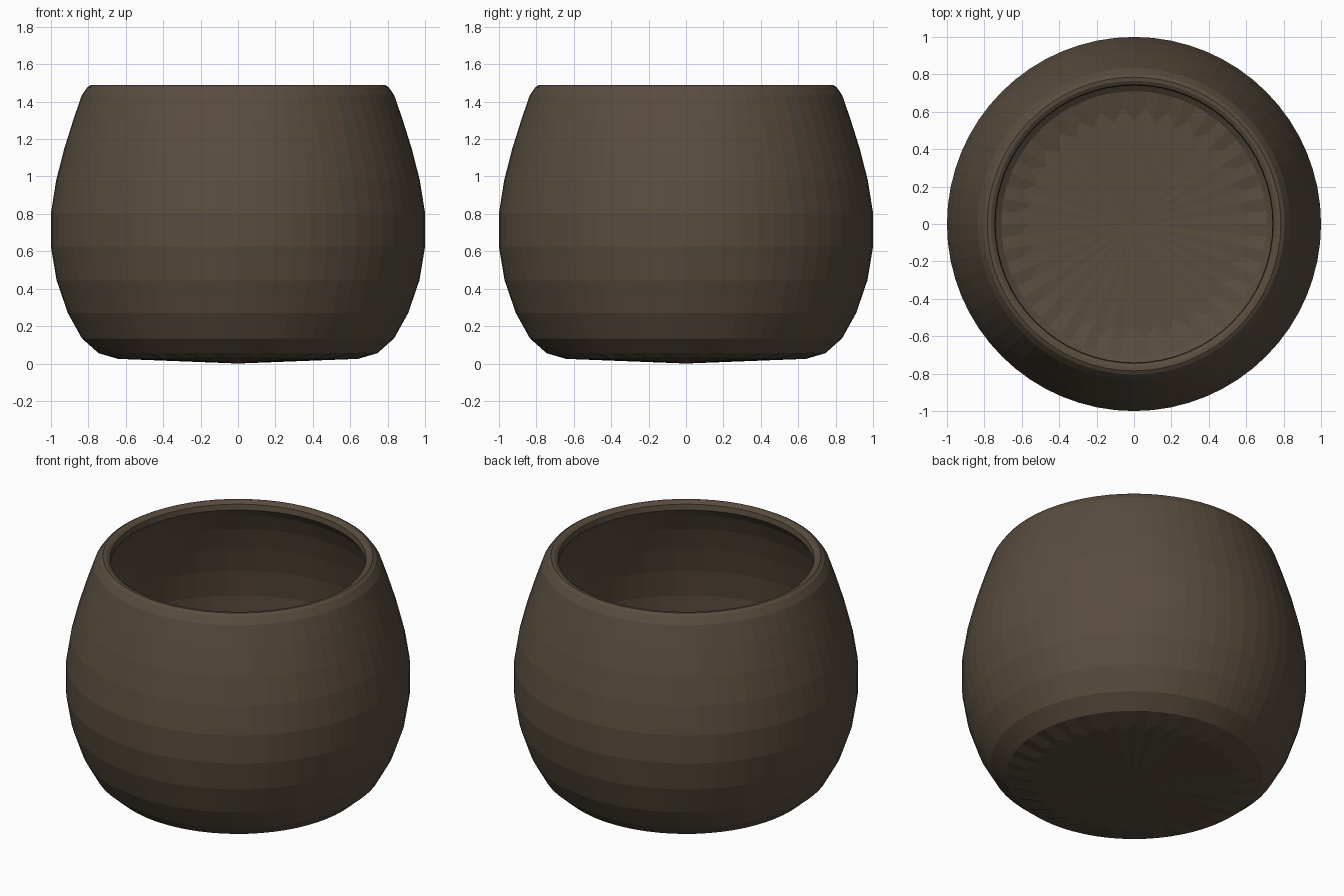
import bpy, bmesh
from math import cos, sin, pi

if "Cube" in bpy.data.objects:
    bpy.data.objects.remove(bpy.data.objects["Cube"])

SIDES = 64

# Outer wall going up, rolled rim, then the inner wall going down (radius, height)
profile = [
    (0.61, 0.025), (0.745, 0.055), (0.835, 0.135), (0.91, 0.27), (0.97, 0.445),
    (1.0, 0.625), (1.0, 0.805), (0.972, 0.98), (0.93, 1.145), (0.88, 1.305),
    (0.835, 1.435), (0.805, 1.478), (0.785, 1.49), (0.765, 1.488),
    (0.745, 1.475), (0.74, 1.44), (0.775, 1.39), (0.825, 1.28), (0.873, 1.13),
    (0.914, 0.97), (0.94, 0.80), (0.94, 0.63), (0.913, 0.465), (0.855, 0.30),
    (0.785, 0.175), (0.71, 0.115), (0.59, 0.086),
]

bm = bmesh.new()
rings = []
for k, (r, z) in enumerate(profile):
    # Base and floor rings ripple slightly around the rim of the disc
    ripple = 0.035 if k in (0, len(profile) - 1) else 0.0
    ring = []
    for i in range(SIDES):
        a = 2 * pi * i / SIDES
        rr = r + ripple * (1 if i % 2 else -1)
        ring.append(bm.verts.new((rr * cos(a), rr * sin(a), z)))
    rings.append(ring)

# Walls
for lo, hi in zip(rings, rings[1:]):
    for i in range(SIDES):
        j = (i + 1) % SIDES
        bm.faces.new((lo[i], lo[j], hi[j], hi[i]))

# Underside and inner floor, slightly dished fans
for ring, z in ((rings[0], 0.0), (rings[-1], 0.065)):
    c = bm.verts.new((0, 0, z))
    for i in range(SIDES):
        bm.faces.new((ring[i], ring[(i + 1) % SIDES], c))

bmesh.ops.recalc_face_normals(bm, faces=bm.faces)
mesh = bpy.data.meshes.new("bowl")
bm.to_mesh(mesh)
bm.free()
bowl = bpy.data.objects.new("bowl", mesh)
bpy.context.collection.objects.link(bowl)

# Dark brown clay
clay = bpy.data.materials.new("brown_clay")
clay.diffuse_color = (0.10, 0.073, 0.049, 1)
clay.use_nodes = True
clay.node_tree.nodes["Principled BSDF"].inputs["Base Color"].default_value = clay.diffuse_color
mesh.materials.append(clay)
